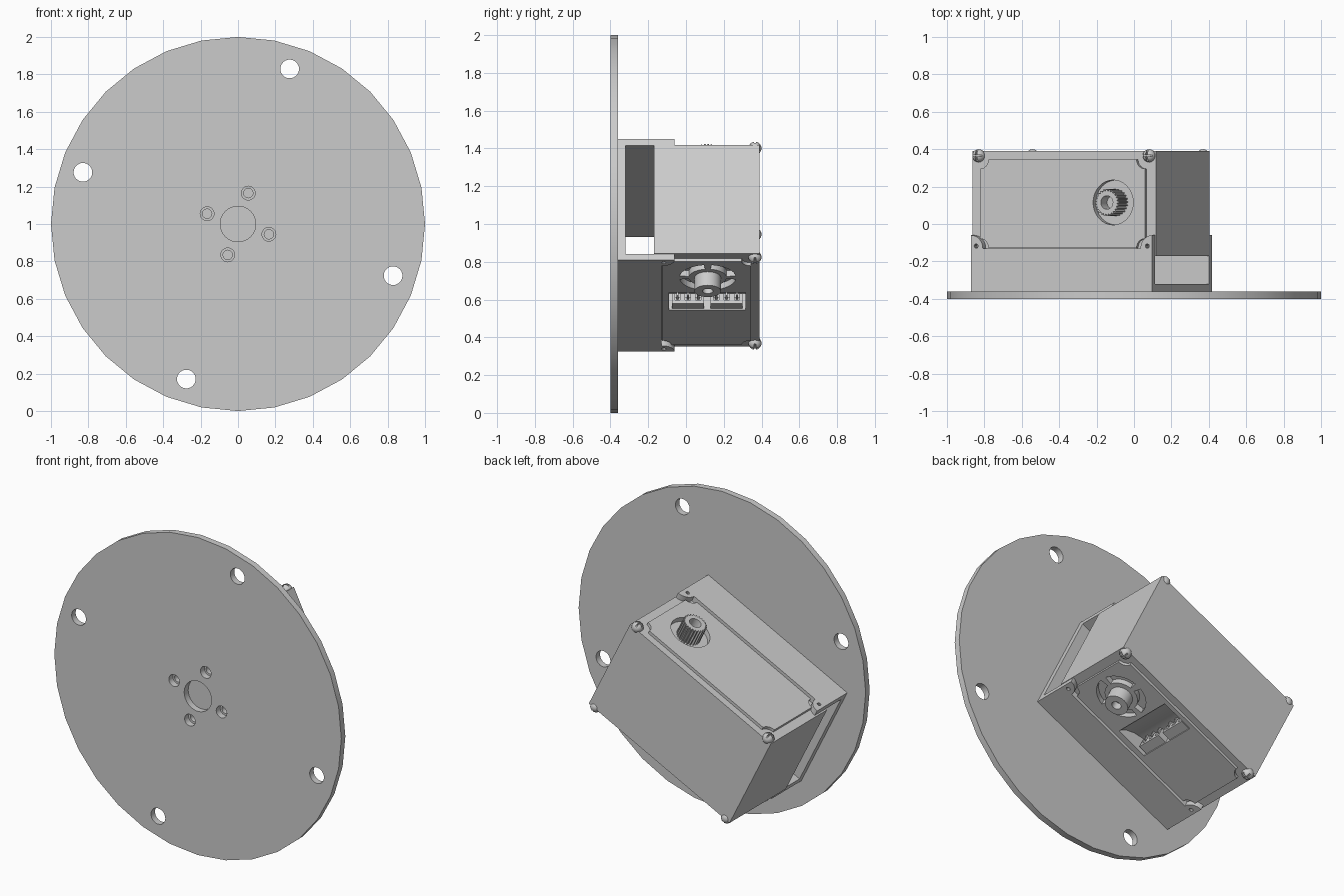
import bpy, bmesh
from math import sin, cos, pi, radians, atan
from mathutils import Matrix, Vector

cube = bpy.data.objects.get("Cube")
if cube:
    bpy.data.objects.remove(cube)

grey = bpy.data.materials.new("plain_grey")
grey.use_nodes = True
grey.diffuse_color = (0.6, 0.6, 0.6, 1)
grey.node_tree.nodes["Principled BSDF"].inputs["Base Color"].default_value = (0.6, 0.6, 0.6, 1)

# Parts use tilted axes: x along the motor, y backwards, z along its shaft
FRAME = Matrix.Translation((0, 0, 1)) @ Matrix.Rotation(-atan(0.5), 4, 'Y')


def finish(name, bm):
    bmesh.ops.recalc_face_normals(bm, faces=bm.faces)
    mesh = bpy.data.meshes.new(name)
    bm.to_mesh(mesh)
    bm.free()
    mesh.materials.append(grey)
    ob = bpy.data.objects.new(name, mesh)
    ob.matrix_world = FRAME
    bpy.context.collection.objects.link(ob)
    return ob


def prism(name, pts, axis, a, b):
    """Extrude a 2D outline along y (outline in x,z) or z (outline in x,y)."""
    bm = bmesh.new()

    def ring(h):
        return [bm.verts.new((p, h, q) if axis == 'y' else (p, q, h)) for p, q in pts]
    lo, hi = ring(a), ring(b)
    bm.faces.new(lo)
    bm.faces.new(hi)
    for i in range(len(pts)):
        j = (i + 1) % len(pts)
        bm.faces.new((lo[i], lo[j], hi[j], hi[i]))
    return finish(name, bm)


def arc(cx, cy, r, a0, a1, n):
    return [(cx + r * cos(radians(a0 + (a1 - a0) * i / n)),
             cy + r * sin(radians(a0 + (a1 - a0) * i / n))) for i in range(n + 1)]


def circle(cx, cy, r, n=24):
    return arc(cx, cy, r, 0, 360, n)[:-1]


def rect(x0, x1, y0, y1):
    return [(x0, y0), (x1, y0), (x1, y1), (x0, y1)]


def notched(x0, x1, y0, y1, r):
    pts = []
    for k, c in enumerate(rect(x0, x1, y0, y1)):
        back = Vector((cos((k - 1) * pi / 2), sin((k - 1) * pi / 2))) * -r
        ahead = Vector((cos(k * pi / 2), sin(k * pi / 2))) * r
        for i in range(7):
            t = i * pi / 12
            pts.append(tuple(Vector(c) + back * cos(t) + ahead * sin(t)))
    return pts


def cut(targets, cutters):
    for ob in targets:
        for c in cutters:
            m = ob.modifiers.new("cut", 'BOOLEAN')
            m.operation, m.solver, m.object = 'DIFFERENCE', 'EXACT', c
        bpy.context.view_layer.update()
        dg = bpy.context.evaluated_depsgraph_get()
        mesh = bpy.data.meshes.new_from_object(ob.evaluated_get(dg))
        ob.modifiers.clear()
        ob.data = mesh
    for c in cutters:
        bpy.data.objects.remove(c)


# Round mounting plate with its holes
diag = [45, 135, 225, 315]
tilt = 26.565
plate = prism("mounting_plate", arc(0, 0, 1, -tilt, 360 - tilt, 32)[:-1], 'y', -0.4, -0.36)
holes = [prism("hole", circle(0, 0, 0.095, 32), 'y', -0.5, -0.3)]
for d in diag:
    for dist, r in ((0.874, 0.05), (0.174, 0.037)):
        holes.append(prism("hole", circle(dist * cos(radians(d)), dist * sin(radians(d)), r), 'y', -0.5, -0.3))
cut([plate], holes)

# U-shaped bracket: base and two eared side plates
B0, B1 = -0.795, 0.288
base = prism("bracket_base", rect(B0, B1, -0.322, 0.322), 'y', -0.36, -0.32)
cut([base], [prism("hole", circle(0.174 * cos(radians(d)), 0.174 * sin(radians(d)), 0.025), 'y', -0.5, -0.2)
             for d in diag])
outline = ([(B0, -0.36), (B1, -0.36)] + arc(B1, -0.13, 0.07, 90, 180, 8)
           + arc(B0, -0.13, 0.07, 0, 90, 8))
for s, side in ((1, "upper"), (-1, "lower")):
    ear = prism("bracket_side_" + side, outline, 'z', s * 0.322, s * 0.358)
    cut([ear], [prism("hole", circle(u, -0.118, 0.012, 10), 'z', s * 0.3, s * 0.4)
                for u in (B0 + 0.03, B1 - 0.03)])

# Motor case with raised covers
S0, S1, AX, AY = -0.805, 0.291, 0.045, 0.115
case = prism("motor_case", rect(S0, S1, -0.17, 0.39), 'z', -0.3215, 0.3215)
top = prism("upper_cover", notched(-0.75, 0.235, -0.128, 0.345, 0.05), 'z', 0.31, 0.34)
low = prism("lower_cover", notched(-0.75, 0.235, -0.128, 0.345, 0.05), 'z', -0.31, -0.34)

# Round recess around the toothed shaft
cut([case, top], [prism("recess", circle(AX, AY, 0.12, 32), 'z', 0.305, 0.4)])

# Four curved slots around the lower hub, and the curved cable pocket
cutters = [prism("slot", arc(AX, AY, 0.15, a + 8, a + 82, 10) + arc(AX, AY, 0.1, a + 82, a + 8, 10),
                 'z', -0.4, -0.305) for a in (0, 90, 180, 270)]
ramp = [(-0.13, -0.4), (-0.13, -0.33), (-0.17, -0.29), (-0.22, -0.262), (-0.28, -0.246),
        (-0.34, -0.24), (-0.34, -0.4)]
cutters.append(prism("pocket", ramp, 'y', -0.09, 0.315))
cut([case, low], cutters)

# Toothed output shaft and plain lower hub
teeth = [(AX + (0.072 if i % 4 < 2 else 0.062) * cos(i * pi / 48),
          AY + (0.072 if i % 4 < 2 else 0.062) * sin(i * pi / 48)) for i in range(96)]
shaft = prism("output_shaft", teeth, 'z', 0.3, 0.415)
cut([shaft], [prism("bore", circle(AX, AY, 0.036), 'z', 0.34, 0.5)])
hub = prism("lower_hub", circle(AX, AY, 0.07, 32), 'z', -0.3, -0.42)
cut([hub], [prism("bore", circle(AX, AY, 0.028), 'z', -0.37, -0.5)])

# Two cable sockets with pins
for k, y in enumerate((0.01, 0.215)):
    socket = prism("cable_socket_%d" % (k + 1), rect(-0.34, -0.28, y - 0.085, y + 0.085), 'z', -0.27, -0.33)
    cut([socket], [prism("slit", rect(-0.325, -0.2, y + d - 0.014, y + d + 0.014), 'z', -0.2, -0.31)
                   for d in (-0.055, 0, 0.055)])
    for i, d in enumerate((-0.055, 0, 0.055)):
        prism("pin_%d_%d" % (k + 1, i + 1), rect(-0.34, -0.275, y + d - 0.006, y + d + 0.006),
              'z', -0.25, -0.285)

# Domed case screws with crossed slots
for s, side in ((1, "upper"), (-1, "lower")):
    for u, end in ((-0.767, "right"), (0.252, "left")):
        bm = bmesh.new()
        bmesh.ops.create_uvsphere(bm, u_segments=16, v_segments=10, radius=0.035,
                                  matrix=Matrix.Translation((u, 0.365, s * 0.322)))
        head = finish("case_screw_%s_%s" % (side, end), bm)
        cut([head], [prism("slot", rect(u - 0.05, u + 0.05, 0.36, 0.37), 'z', s * 0.34, s * 0.4),
                     prism("slot", rect(u - 0.005, u + 0.005, 0.3, 0.43), 'z', s * 0.34, s * 0.4)])

# Smooth shading on curved surfaces, sharp edges kept
bpy.ops.object.select_all(action='DESELECT')
for ob in bpy.context.scene.objects:
    if ob.type == 'MESH' and grey.name in ob.data.materials:
        ob.select_set(True)
        bpy.context.view_layer.objects.active = ob
bpy.ops.object.shade_smooth_by_angle(angle=radians(30))
